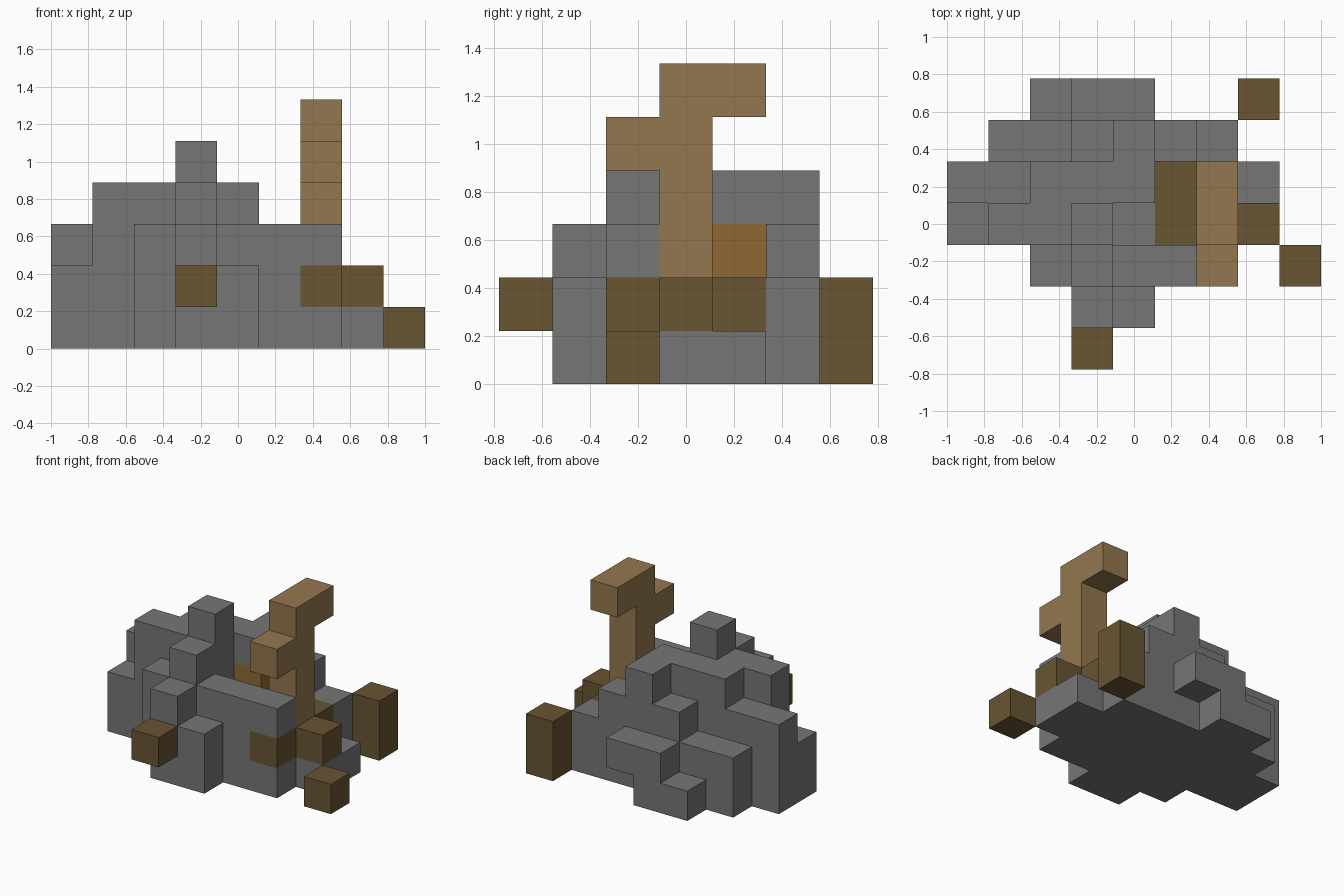
import bpy
import bmesh
from mathutils import Vector

if "Cube" in bpy.data.objects:
    bpy.data.objects.remove(bpy.data.objects["Cube"], do_unlink=True)

CELL = 2 / 9
ORIGIN = Vector((-1, -3.5 * CELL, 0))

# Stone mound: column heights, rows run front to back, letters left out for empty
HEIGHTS = [
    ".........",
    "...32....",
    "..34333..",
    "24452221.",
    "33444221.",
    ".223432..",
    "..12.....",
]


def box(start, end):
    """All cells between two corner cells, inclusive."""
    ranges = [range(a, b + 1) for a, b in zip(start, end)]
    return {(x, y, z) for x in ranges[0] for y in ranges[1] for z in ranges[2]}


def make_material(name, color):
    mat = bpy.data.materials.new(name)
    mat.use_nodes = True
    mat.diffuse_color = (*color, 1)
    bsdf = mat.node_tree.nodes["Principled BSDF"]
    bsdf.inputs["Base Color"].default_value = (*color, 1)
    bsdf.inputs["Roughness"].default_value = 0.9
    return mat


grey = make_material("stone grey", (0.18, 0.18, 0.18))
dark = make_material("dark wood brown", (0.14, 0.09, 0.032))
tan = make_material("light wood tan", (0.295, 0.186, 0.078))
amber = make_material("amber brown", (0.275, 0.138, 0.032))

mound = {
    (x, y, z)
    for y, row in enumerate(HEIGHTS)
    for x, ch in enumerate(row) if ch != "."
    for z in range(int(ch))
}
mound.add((4, 6, 1))  # overhanging ledge at the back

# Wooden parts set into and around the mound
parts = {
    "front_stub": (box((3, 0, 1), (3, 0, 1)), dark),
    "side_stub": (box((8, 2, 0), (8, 2, 0)), dark),
    "back_post": (box((7, 6, 0), (7, 6, 1)), dark),
    "root_block": (box((5, 3, 1), (6, 4, 1)) | {(6, 2, 1), (7, 3, 1)}, dark),
    "branch": (box((6, 3, 2), (6, 3, 5)) | {(6, 2, 4), (6, 4, 5)}, tan),
    "amber_block": ({(4, 4, 2)}, amber),
}
for cells, _ in parts.values():
    mound -= cells
parts["stone_mound"] = (mound, grey)

filled = set().union(*(cells for cells, _ in parts.values()))


def build(name, cells, mat):
    """Mesh of the exposed cell faces."""
    bm = bmesh.new()
    for cell in sorted(cells):
        center = Vector(cell) + Vector((0.5, 0.5, 0.5))
        for axis in range(3):
            for sign in (-1, 1):
                n = Vector((0, 0, 0))
                n[axis] = sign
                if tuple(int(c + d) for c, d in zip(cell, n)) in filled:
                    continue
                u = Vector((0, 0, 0))
                u[(axis + 1) % 3] = 1
                v = n.cross(u)
                corners = [center + (n + a * u + b * v) / 2
                           for a, b in ((-1, -1), (1, -1), (1, 1), (-1, 1))]
                bm.faces.new([bm.verts.new(ORIGIN + c * CELL) for c in corners])
    bmesh.ops.remove_doubles(bm, verts=bm.verts, dist=CELL / 100)
    mesh = bpy.data.meshes.new(name)
    bm.to_mesh(mesh)
    bm.free()
    mesh.materials.append(mat)
    bpy.context.collection.objects.link(bpy.data.objects.new(name, mesh))


for name, (cells, mat) in parts.items():
    build(name, cells, mat)
